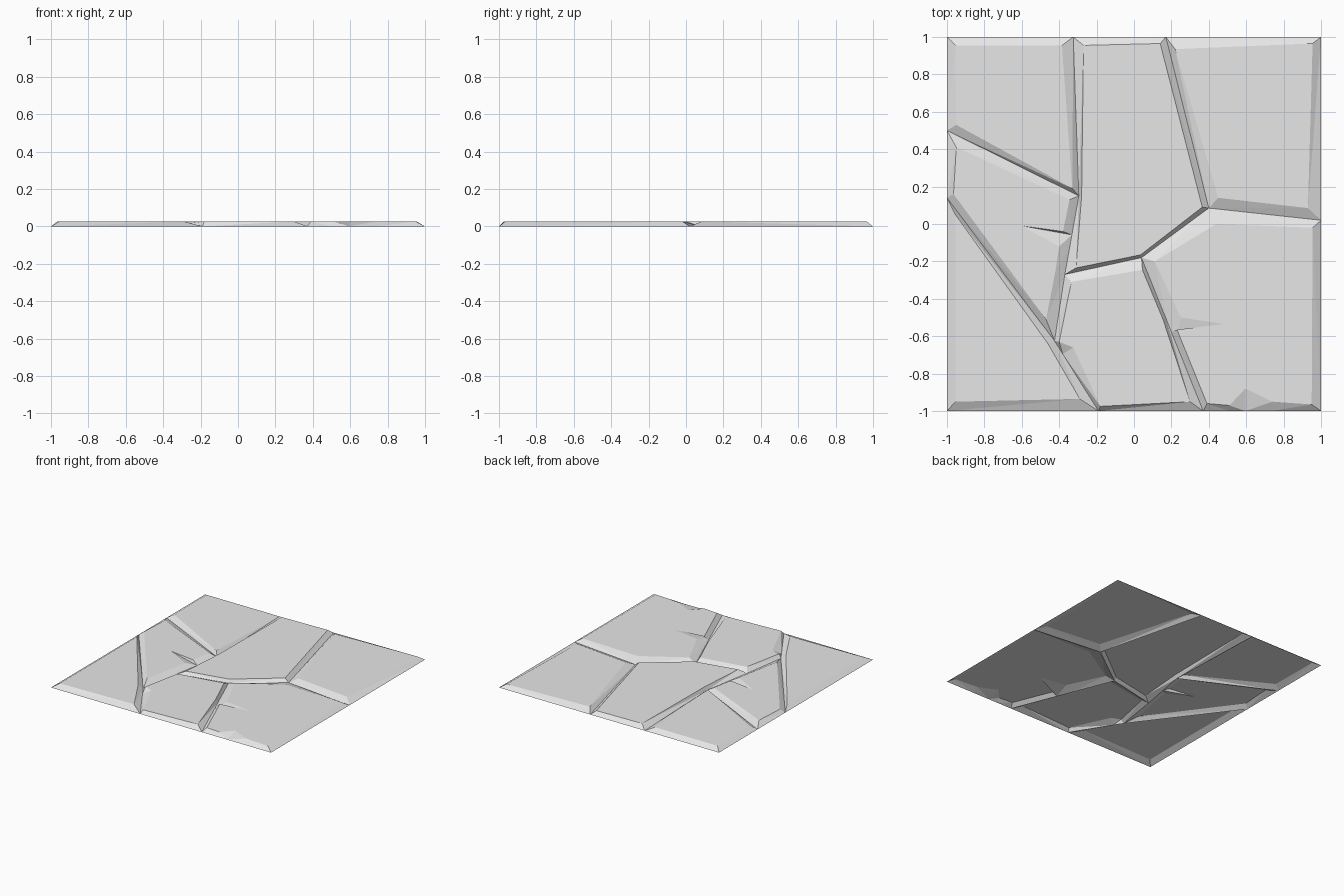
import bpy
import bmesh
from mathutils import Vector
from mathutils.geometry import intersect_point_line

THICKNESS = 0.027

if "Cube" in bpy.data.objects:
    bpy.data.objects.remove(bpy.data.objects["Cube"], do_unlink=True)

# Pale stone colour
stone_grey = bpy.data.materials.new("stone_grey")
stone_grey.use_nodes = True
colour = (0.8, 0.8, 0.8, 1.0)
stone_grey.diffuse_color = colour
stone_grey.node_tree.nodes["Principled BSDF"].inputs["Base Color"].default_value = colour

# Ground joints where the cracks between stones meet
joints = {
    "back_right_corner": (-1, 1), "back_left_corner": (1, 1),
    "front_right_corner": (-1, -1), "front_left_corner": (1, -1),
    "back_crack_a": (-0.325, 1), "back_crack_b": (0.17, 1),
    "left_crack": (1, 0.02), "hub_left": (0.4, 0.085),
    "hub_middle": (0.04, -0.18), "hub_right": (-0.37, -0.27),
    "hub_back": (-0.295, 0.15), "hub_front": (-0.425, -0.625),
    "right_crack_a": (-1, 0.5), "right_crack_b": (-1, 0.14),
    "front_crack_a": (-0.19, -1), "front_crack_b": (0.37, -1),
}

# Each corner is a ground joint with its upper rim point;
# "chip" marks a broken rim point whose foot lies on the joint line
stones = {
    "back_right_stone": [
        ("back_right_corner", -0.955, 0.955), ("right_crack_a", -0.95, 0.53),
        ("hub_back", -0.33, 0.19), ("back_crack_a", -0.385, 0.955)],
    "back_middle_stone": [
        ("back_crack_a", -0.27, 0.955), ("hub_back", -0.28, 0.15),
        ("hub_right", -0.31, -0.235), ("hub_middle", 0.035, -0.165),
        ("hub_left", 0.365, 0.09), ("back_crack_b", 0.14, 0.965)],
    "back_left_stone": [
        ("back_crack_b", 0.22, 0.935), ("hub_left", 0.45, 0.14),
        ("left_crack", 0.93, 0.085), ("back_left_corner", 0.955, 0.965)],
    "front_left_stone": [
        ("hub_left", 0.44, 0), ("hub_middle", 0.11, -0.2),
        ("chip", 0.25, -0.5), ("chip", 0.48, -0.535), ("chip", 0.23, -0.565),
        ("front_crack_b", 0.39, -0.96),
        ("chip", 0.51, -0.97), ("chip", 0.595, -0.88), ("chip", 0.74, -0.95),
        ("front_left_corner", 0.95, -0.965), ("left_crack", 0.955, -0.02)],
    "front_middle_stone": [
        ("hub_middle", 0.045, -0.245), ("hub_right", -0.335, -0.31),
        ("hub_front", -0.4, -0.63), ("chip", -0.325, -0.66),
        ("front_crack_a", -0.18, -0.975), ("front_crack_b", 0.3, -0.95),
        ("chip", 0.155, -0.51)],
    "front_right_stone": [
        ("right_crack_b", -0.955, 0.05), ("front_right_corner", -0.955, -0.95),
        ("front_crack_a", -0.29, -0.935), ("hub_front", -0.46, -0.64)],
    "right_stone": [
        ("right_crack_a", -0.95, 0.41), ("right_crack_b", -0.965, 0.16),
        ("hub_front", -0.47, -0.51), ("hub_right", -0.42, -0.25),
        ("chip", -0.4, -0.12), ("chip", -0.6, -0.01), ("chip", -0.38, -0.04),
        ("hub_back", -0.345, 0.13)],
}


def nearest_joint(corners, index, step):
    """Walk round the rim to the next corner that is not a chip."""
    while corners[index % len(corners)][0] == "chip":
        index += step
    return Vector(joints[corners[index % len(corners)][0]])


def build_stone(name, corners):
    """Flat-topped stone with sloping sides and an open underside."""
    bm = bmesh.new()
    feet, rim = [], []
    for i, (joint, x, y) in enumerate(corners):
        start = nearest_joint(corners, i, -1)
        end = nearest_joint(corners, i, 1)
        foot = start
        if joint == "chip":
            foot = intersect_point_line(Vector((x, y)), start, end)[0]
        feet.append(bm.verts.new((foot[0], foot[1], 0)))
        rim.append(bm.verts.new((x, y, THICKNESS)))
    top = bm.faces.new(rim)
    for i in range(len(rim)):
        j = (i + 1) % len(rim)
        bm.faces.new((feet[i], feet[j], rim[j], rim[i]))
    bmesh.ops.recalc_face_normals(bm, faces=bm.faces)
    bm.normal_update()
    if top.normal.z < 0:
        bmesh.ops.reverse_faces(bm, faces=bm.faces)
    bmesh.ops.triangulate(bm, faces=[f for f in bm.faces if f is not top])
    mesh = bpy.data.meshes.new(name)
    bm.to_mesh(mesh)
    bm.free()
    mesh.materials.append(stone_grey)
    bpy.context.collection.objects.link(bpy.data.objects.new(name, mesh))


for stone_name, stone_corners in stones.items():
    build_stone(stone_name, stone_corners)
